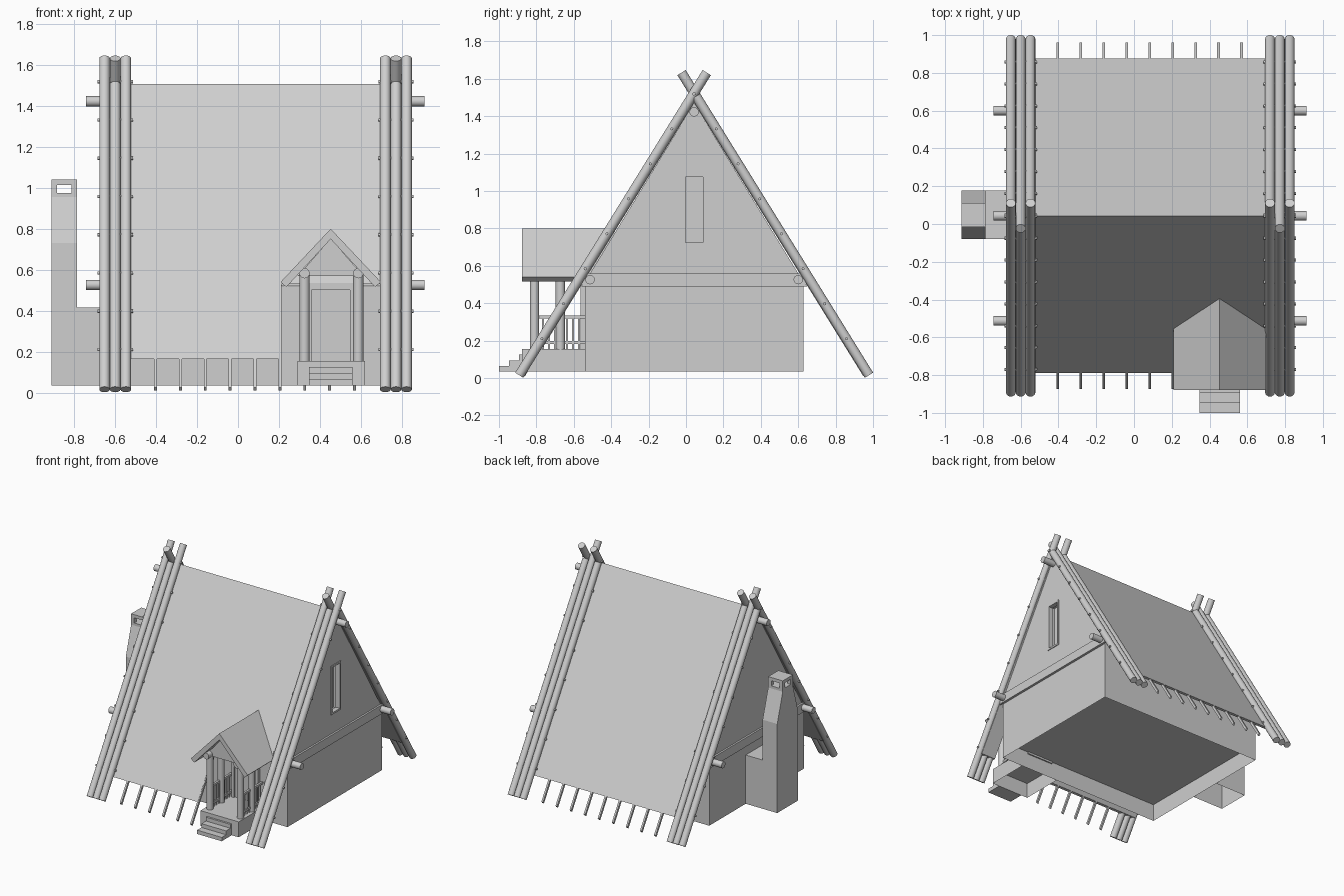
import bpy, bmesh
from mathutils import Vector

cube = bpy.data.objects.get("Cube")
if cube:
    bpy.data.objects.remove(cube)

GREY = (0.62, 0.62, 0.62, 1)
mat = bpy.data.materials.new("plain grey")
mat.use_nodes = True
mat.diffuse_color = GREY
shader = next(n for n in mat.node_tree.nodes if n.type == 'BSDF_PRINCIPLED')
shader.inputs["Base Color"].default_value = GREY
shader.inputs["Roughness"].default_value = 0.8


def finish(name, bm):
    bmesh.ops.recalc_face_normals(bm, faces=bm.faces)
    return store(name, bm)


def store(name, bm):
    mesh = bpy.data.meshes.new(name)
    bm.to_mesh(mesh)
    bm.free()
    mesh.materials.append(mat)
    ob = bpy.data.objects.new(name, mesh)
    bpy.context.collection.objects.link(ob)
    return ob


def prism(name, pts, axis, a, b, open_bottom=False):
    """Extrude a profile, (y, z) along x for axis 0 or (x, z) along y for axis 1."""
    bm = bmesh.new()
    place = (lambda p: (a, p[0], p[1])) if axis == 0 else (lambda p: (p[0], a, p[1]))
    face = bm.faces.new([bm.verts.new(place(p)) for p in pts])
    ext = bmesh.ops.extrude_face_region(bm, geom=[face])
    move = Vector((b - a, 0, 0)) if axis == 0 else Vector((0, b - a, 0))
    bmesh.ops.translate(bm, vec=move, verts=[g for g in ext["geom"] if isinstance(g, bmesh.types.BMVert)])
    bmesh.ops.recalc_face_normals(bm, faces=bm.faces)
    if open_bottom:
        low = [f for f in bm.faces if f.normal.z < -0.9]
        bmesh.ops.delete(bm, geom=low, context='FACES_ONLY')
    return store(name, bm)


def box(name, x, y, z, open_bottom=False):
    pts = [(y[0], z[0]), (y[1], z[0]), (y[1], z[1]), (y[0], z[1])]
    return prism(name, pts, 0, x[0], x[1], open_bottom)


def rod(name, p, q, r, sides=16):
    p, q = Vector(p), Vector(q)
    bm = bmesh.new()
    bmesh.ops.create_cone(bm, cap_ends=True, segments=sides, radius1=r, radius2=r, depth=(q - p).length)
    turn = (q - p).to_track_quat('Z', 'Y').to_matrix().to_4x4()
    turn.translation = (p + q) / 2
    bmesh.ops.transform(bm, matrix=turn, verts=bm.verts)
    for f in bm.faces:
        f.smooth = len(f.verts) == 4
    for e in bm.edges:
        e.smooth = all(f.smooth for f in e.link_faces)
    return finish(name, bm)


MID = 0.0435            # y of the ridge
SLOPE = 1.614           # rise of the roof per unit of y
LOG_APEX = 1.524        # height where the log planes cross
LEFT, RIGHT = -0.64, 0.81


def on_slope(side, z, drop=0.0):
    """y on the roof plane of one side (-1 front, 1 back), lowered by drop."""
    return MID + side * (LOG_APEX - drop - z) / SLOPE


# Walls, open underneath, with a raised floor
box("lower_walls", (LEFT, RIGHT - 0.005), (-0.54, 0.627), (0.035, 0.49), True)
box("floor", (LEFT + 0.002, RIGHT - 0.007), (-0.538, 0.625), (0.17, 0.185))
box_gable = [(-0.54, 0.49), (0.627, 0.49), (0.627, 0.515), (MID, 1.47), (-0.54, 0.515)]
gable = prism("gable_walls", box_gable, 0, LEFT, RIGHT)
for name, x in (("left_band", (LEFT - 0.014, LEFT)), ("right_band", (RIGHT, RIGHT + 0.014))):
    band = [(-0.56, 0.49), (0.647, 0.49), (on_slope(1, 0.56, 0.04), 0.56), (on_slope(-1, 0.56, 0.04), 0.56)]
    prism(name, band, 0, *x)

# Window recess in the right gable, with a frame
WY, WZ = (-0.017, 0.104), (0.71, 1.09)
cutter = box("window_cutter", (RIGHT - 0.06, RIGHT + 0.1), WY, WZ)
cutter.hide_render = True
cut = gable.modifiers.new("window", 'BOOLEAN')
cut.operation, cut.object, cut.solver = 'DIFFERENCE', cutter, 'EXACT'
bpy.context.view_layer.objects.active = gable
bpy.ops.object.modifier_apply(modifier=cut.name)
bpy.data.objects.remove(cutter)
T = 0.014
for y in (WY[0], WY[1] - T):
    box("window_frame_side", (RIGHT - 0.03, RIGHT + 0.006), (y, y + T), WZ)
for z in (WZ[0], WZ[1] - T):
    box("window_frame_rail", (RIGHT - 0.03, RIGHT + 0.006), (WY[0] + T, WY[1] - T), (z, z + T))

# Roof panels: the front one leaves a gap for the porch
EAVE = 0.165
PORCH = (0.205, 0.695)


def roof_panel(name, side, x, z):
    pts = [(on_slope(side, z, 0.017), z), (MID, LOG_APEX - 0.017),
           (MID, LOG_APEX - 0.055), (on_slope(side, z, 0.055), z)]
    prism(name, pts, 0, *x)


roof_panel("back_roof", 1, (LEFT - 0.01, RIGHT + 0.01), EAVE)
roof_panel("front_roof_main", -1, (LEFT - 0.01, PORCH[0]), EAVE)
roof_panel("front_roof_over_porch", -1, PORCH, 0.53)
roof_panel("front_roof_edge", -1, (PORCH[1], RIGHT + 0.01), EAVE)

# Thin rafters poking out below the eaves
for i in range(9):
    x = -0.403 + 0.1215 * i
    for side in (-1, 1):
        if side < 0 and x > PORCH[0]:
            continue
        top = 0.6
        pts = [(on_slope(side, 0.025, 0.02), 0.025), (on_slope(side, top, 0.02), top),
               (on_slope(side, top, 0.055), top), (on_slope(side, 0.01, 0.055), 0.01)]
        prism("rafter", pts, 0, x - 0.007, x + 0.007)

# Crossed gable logs in threes, with pegs through them
R = 0.026
for centre in (-0.60, 0.772):
    for k in (-1, 0, 1):
        x = centre + k * 2 * R
        for side in (-1, 1):
            long_one = (k == 0) == (side == 1)
            top = 1.633 if long_one else 1.507
            rod("gable_log", (x, on_slope(side, 0.015), 0.015), (x, on_slope(side, top), top), R)
    for i in range(8):
        z = 0.21 + 0.187 * i
        for side in (-1, 1):
            y = on_slope(side, z)
            rod("peg", (centre - 0.086, y, z), (centre + 0.086, y, z), 0.008, 8)

# Long beams running through both gables
for y, z in ((MID, 1.423), (-0.513, 0.526), (0.6, 0.526)):
    rod("long_beam", (-0.743, y, z), (0.912, y, z), 0.025)

# Chimney: hearth, tapered stack and an open cap
CX = (-0.912, -0.786)
box("hearth", (CX[0], LEFT), (-0.08, 0.178), (0.035, 0.415), True)
stack = [(-0.08, 0.415), (0.178, 0.415), (0.178, 0.73), (0.11, 0.955),
         (0.11, 0.975), (-0.015, 0.975), (-0.015, 0.955), (-0.08, 0.73)]
prism("chimney_stack", stack, 0, *CX)
box("chimney_cap", CX, (-0.015, 0.11), (1.015, 1.04))
for x in (CX[0], CX[1] - 0.027):
    for y in (-0.015, 0.083):
        box("chimney_cap_post", (x, x + 0.027), (y, y + 0.027), (0.975, 1.015))

# Porch: roof, platform and steps
PX = 0.453
chevron = [(PX - 0.245, 0.54), (PX, 0.8), (PX + 0.245, 0.54),
           (PX + 0.217, 0.515), (PX, 0.75), (PX - 0.217, 0.515)]
prism("porch_roof", chevron, 1, -0.878, -0.38)
prism("porch_gable", [(PX - 0.16, 0.57), (PX + 0.16, 0.57), (PX, 0.752)], 1, -0.815, -0.795)
box("porch_platform", (0.29, 0.62), (-0.877, -0.54), (0.035, 0.155), True)
for i in range(3):
    box("porch_step", (0.347, 0.56), (-1.0 + 0.054 * i, -0.877), (0.035 + 0.03 * i, 0.065 + 0.03 * i))

# Porch posts, beams and railings
for x in (0.325, 0.588):
    rod("porch_beam", (x, -0.86, 0.583), (x, -0.5, 0.583), 0.025)
    for y in (-0.81, -0.672):
        rod("porch_post", (x, y, 0.155), (x, y, 0.583), 0.025)
    for z in (0.19, 0.325):
        box("porch_rail", (x - 0.008, x + 0.008), (-0.81, -0.54), (z - 0.008, z + 0.008))
    for i in range(7):
        y = -0.765 + 0.032 * i
        box("porch_baluster", (x - 0.005, x + 0.005), (y - 0.005, y + 0.005), (0.155, 0.325))

# Front door with its frame
box("door", (0.36, 0.547), (-0.55, -0.53), (0.155, 0.5))
for x in (0.338, 0.547):
    box("door_jamb", (x, x + 0.022), (-0.565, -0.53), (0.155, 0.535))
box("door_head", (0.36, 0.547), (-0.565, -0.53), (0.5, 0.535))
